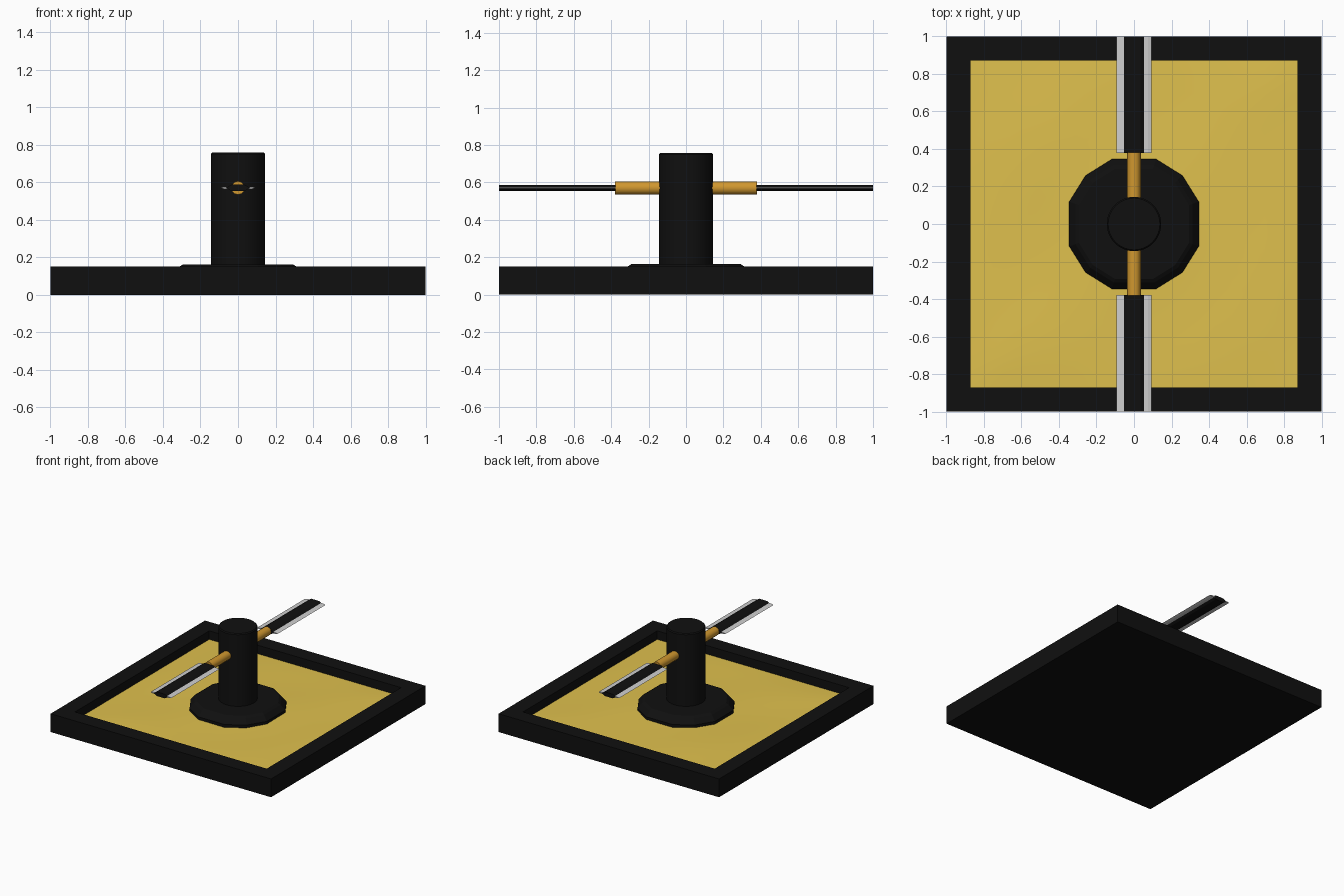
import bpy
import bmesh
import math

cube = bpy.data.objects.get("Cube")
if cube:
    bpy.data.objects.remove(cube, do_unlink=True)


def material(name, color, rough=0.6):
    m = bpy.data.materials.new(name)
    m.use_nodes = True
    m.diffuse_color = (*color, 1)
    shader = m.node_tree.nodes["Principled BSDF"]
    shader.inputs["Base Color"].default_value = (*color, 1)
    shader.inputs["Roughness"].default_value = rough
    return m


BLACK = material("matte black", (0.005, 0.005, 0.005))
SAND = material("sand yellow", (0.74, 0.53, 0.075))
GOLD = material("orange gold", (0.63, 0.31, 0.028))
SILVER = material("silver", (0.62, 0.62, 0.62))


def finish(name, bm, mat, smooth=False):
    bmesh.ops.recalc_face_normals(bm, faces=bm.faces)
    mesh = bpy.data.meshes.new(name)
    bm.to_mesh(mesh)
    bm.free()
    mesh.materials.append(mat)
    obj = bpy.data.objects.new(name, mesh)
    bpy.context.collection.objects.link(obj)
    if smooth:
        bpy.ops.object.select_all(action='DESELECT')
        obj.select_set(True)
        bpy.context.view_layer.objects.active = obj
        bpy.ops.object.shade_smooth_by_angle(angle=math.radians(40))
    return obj


def loft(name, rings, mat, smooth=False):
    """Skin a stack of point rings and cap both ends."""
    bm = bmesh.new()
    rows = [[bm.verts.new(p) for p in ring] for ring in rings]
    n = len(rows[0])
    for a, b in zip(rows, rows[1:]):
        for i in range(n):
            j = (i + 1) % n
            bm.faces.new((a[i], a[j], b[j], b[i]))
    bm.faces.new(rows[0])
    bm.faces.new(rows[-1])
    return finish(name, bm, mat, smooth)


def circle(r, z, n=32):
    return [(r * math.cos(i * math.tau / n), r * math.sin(i * math.tau / n), z)
            for i in range(n)]


def extrude_y(name, section, y0, y1, mat, smooth=False):
    return loft(name, [[(x, y, z) for x, z in section] for y in (y0, y1)], mat, smooth)


# Tray: a square slab with a recessed top
FLOOR = 0.06


def square(h, z):
    return [(-h, -h, z), (h, -h, z), (h, h, z), (-h, h, z)]


loft("tray", [square(1, 0), square(1, 0.15), square(0.87, 0.15), square(0.87, FLOOR)], BLACK)

# Sand bed: gently rippled, settling a little toward the rim
bm = bmesh.new()
bmesh.ops.create_grid(bm, x_segments=20, y_segments=20, size=0.87)
for v in bm.verts:
    x, y = v.co.x, v.co.y
    edge = max(abs(x), abs(y)) / 0.87
    ripple = 0.005 * math.sin(4 * x + 1) * math.cos(5 * y - 2 * x)
    v.co.z = 0.088 + ripple * (1 - edge ** 4) - 0.008 * edge ** 4
finish("sand_bed", bm, SAND, True)

# Twelve-sided foot with a sloping shoulder
ANGLES = [q * 90 + a for q in range(4) for a in (19, 45, 71)]


def foot_ring(r, z):
    return [(r * math.cos(math.radians(a)), r * math.sin(math.radians(a)), z) for a in ANGLES]


loft("column_foot", [foot_ring(r, z) for r, z in
                     ((0.365, FLOOR), (0.365, 0.11), (0.33, 0.15), (0.31, 0.163))], BLACK)

# Central column
loft("column", [circle(0.145, 0.15), circle(0.145, 0.75), circle(0.138, 0.758)], BLACK, True)

# Two arms, each a gold rod carrying a flat bar with silver cutting edges
AXIS = 0.57
rod = [(x, AXIS + y) for x, y, z in circle(0.036, 0, 12)]
bar = [(-0.064, AXIS), (-0.035, AXIS + 0.017), (0.035, AXIS + 0.017),
       (0.064, AXIS), (0.035, AXIS - 0.017), (-0.035, AXIS - 0.017)]
for end, s in (("front", -1), ("back", 1)):
    extrude_y(end + "_rod", rod, s * 0.1, s * 0.38, GOLD, True)
    extrude_y(end + "_bar", bar, s * 0.378, s * 1.0, BLACK)
    for side, m in (("left", 1), ("right", -1)):
        edge = [(m * 0.05, AXIS + 0.006), (m * 0.075, AXIS + 0.005), (m * 0.094, AXIS),
                (m * 0.075, AXIS - 0.005), (m * 0.05, AXIS - 0.006)]
        extrude_y(f"{end}_{side}_edge", edge, s * 0.378, s * 1.0, SILVER)
